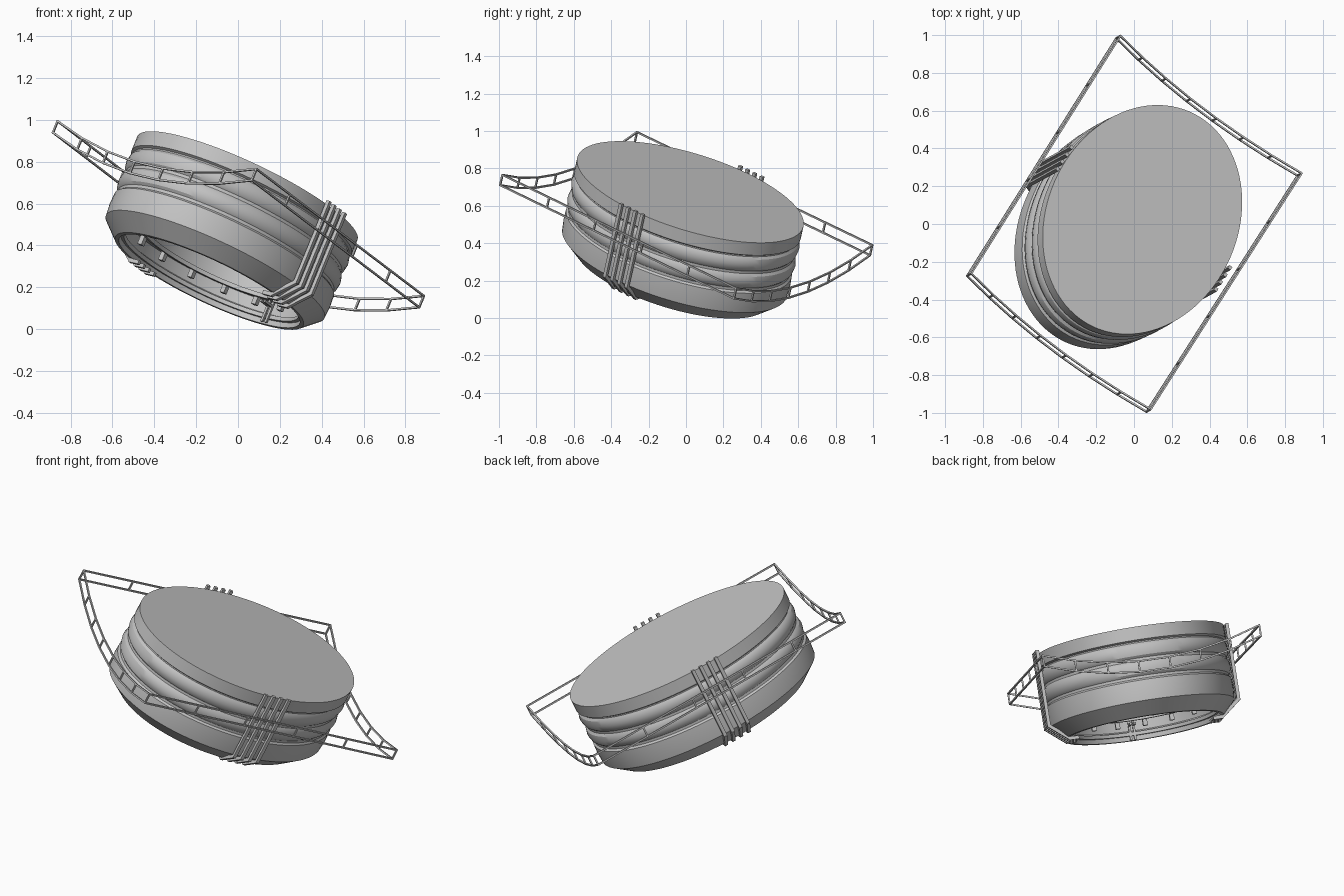
import bpy, bmesh, math
from mathutils import Matrix, Vector

cube = bpy.data.objects.get("Cube")
if cube:
    bpy.data.objects.remove(cube, do_unlink=True)

# Tilted frame: local X is the short axis, Y the long axis, Z the drum axis
AXIS = Vector((0.371, 0.202, 0.906)).normalized()
SHORT = Vector((0.782, -0.594, -0.187))
SHORT = (SHORT - AXIS * SHORT.dot(AXIS)).normalized()
LONG = AXIS.cross(SHORT)
TILT = Matrix.Translation((0, 0, 0.5825)) @ Matrix((SHORT, LONG, AXIS)).transposed().to_4x4()
RX, RY = 0.521, 0.67
CX, CY = 0.004, 0.006


def make_material(name, value):
    m = bpy.data.materials.new(name)
    m.use_nodes = True
    m.diffuse_color = (value, value, value, 1)
    m.node_tree.nodes["Principled BSDF"].inputs["Base Color"].default_value = (value, value, value, 1)
    return m


GREY = make_material("plain grey", 0.55)


def finish(bm, name, smooth=False):
    bmesh.ops.recalc_face_normals(bm, faces=bm.faces)
    mesh = bpy.data.meshes.new(name)
    bm.to_mesh(mesh)
    bm.free()
    mesh.materials.append(GREY)
    ob = bpy.data.objects.new(name, mesh)
    bpy.context.collection.objects.link(ob)
    ob.matrix_world = TILT
    if smooth:
        bpy.ops.object.select_all(action='DESELECT')
        ob.select_set(True)
        bpy.context.view_layer.objects.active = ob
        bpy.ops.object.shade_smooth_by_angle(angle=math.radians(30))


def oval_lathe(name, profile, closed=False, sides=96):
    """Sweep (scale, height) points round the oval; cap both ends unless closed."""
    bm = bmesh.new()
    angles = [math.tau * i / sides for i in range(sides)]
    rings = [[bm.verts.new((CX + RX * s * math.cos(a), CY + RY * s * math.sin(a), h)) for a in angles]
             for s, h in profile]
    pairs = list(zip(rings, rings[1:]))
    if closed:
        pairs.append((rings[-1], rings[0]))
    else:
        bm.faces.new(rings[0])
        bm.faces.new(rings[-1])
    for r, q in pairs:
        for i in range(sides):
            j = (i + 1) % sides
            bm.faces.new((r[i], r[j], q[j], q[i]))
    finish(bm, name, True)


def add_bar(bm, a, b, width):
    """Square bar between two points."""
    a, b = Vector(a), Vector(b)
    d = b - a
    rot = d.to_track_quat('Z', 'Y').to_matrix().to_4x4()
    size = Matrix.Diagonal((width, width, d.length + width * 0.6, 1))
    bmesh.ops.create_cube(bm, size=1, matrix=Matrix.Translation((a + b) / 2) @ rot @ size)


# Drum shell: plain top band, softly bulging bands, chamfered foot, hollow underneath
profile = [(1.0, 0.104), (1.0, 0.03), (0.978, 0.022)]
for top, bottom in ((0.015, -0.07), (-0.085, -0.17)):
    height = top - bottom
    profile += [(0.978, top), (0.996, top - height * 0.15), (1.006, top - height * 0.5),
                (0.996, bottom + height * 0.15), (0.978, bottom)]
profile += [(0.978, -0.185), (0.996, -0.195), (1.0, -0.25), (0.993, -0.31), (0.855, -0.386),
            (0.82, -0.386), (0.82, -0.34), (0.84, -0.33), (0.84, -0.27), (0.7, -0.27), (0.7, -0.17)]
oval_lathe("drum", profile)

# Inner lip and ledge rings
for name, s, h in (("inner_lip", 0.82, -0.36), ("inner_ledge", 0.71, -0.285)):
    oval_lathe(name, [(s, h), (s, h + 0.02), (s - 0.03, h + 0.02), (s - 0.03, h)], True)

# Small brackets round the hollow
bm = bmesh.new()
for i in range(16):
    a = math.tau * (i + 0.5) / 16
    c, s = RX * math.cos(a), RY * math.sin(a)
    add_bar(bm, (CX + c * 0.76, CY + s * 0.76, -0.27), (CX + c * 0.76, CY + s * 0.76, -0.31), 0.025)
finish(bm, "hollow_brackets")

# Paired posts at the long ends of the hollow
bm = bmesh.new()
for side in (-1, 1):
    for x in (-0.012, 0.012):
        add_bar(bm, (x, side * RY * 0.79, -0.38), (x, side * RY * 0.79, -0.27), 0.012)
        add_bar(bm, (x, side * RY * 0.79, -0.3), (x, side * RY * 0.69, -0.3), 0.012)
finish(bm, "end_posts")

# Four bent clamp bars on each short end
for side, label in ((1, "left"), (-1, "right")):
    bm = bmesh.new()
    for i in range(4):
        y = 0.012 + (i - 1.5) * 0.049
        path = [(CX + side * x, y, z) for x, z in ((0.536, 0.112), (0.536, -0.31), (0.43, -0.396), (0.385, -0.396))]
        for a, b in zip(path, path[1:]):
            add_bar(bm, a, b, 0.019)
    finish(bm, label + "_clamp_bars")


# Ladder rails: straight on the long sides, sagging on the short sides
def ladder(name, start, end, steps, sag):
    bm = bmesh.new()
    drop = Vector((0, 0, -0.06))
    pts = []
    for i in range(steps + 1):
        t = i / steps
        pts.append(Vector(start).lerp(Vector(end), t) + Vector((0, 0, -4 * sag * t * (1 - t))))
    for offset in (Vector(), drop):
        for a, b in zip(pts, pts[1:]):
            add_bar(bm, a + offset, b + offset, 0.009)
    for p in pts:
        add_bar(bm, p, p + drop, 0.009)
    finish(bm, name)


FRONT_RIGHT, FRONT_LEFT = (-0.595, -0.791, 0), (0.618, -0.789, 0)
BACK_RIGHT, BACK_LEFT = (-0.612, 0.812, 0), (0.614, 0.814, 0)
ladder("front_sagging_ladder", FRONT_RIGHT, FRONT_LEFT, 7, 0.108)
ladder("back_sagging_ladder", BACK_RIGHT, BACK_LEFT, 7, 0.108)
ladder("left_straight_ladder", FRONT_LEFT, BACK_LEFT, 5, 0)
ladder("right_straight_ladder", FRONT_RIGHT, BACK_RIGHT, 5, 0)
